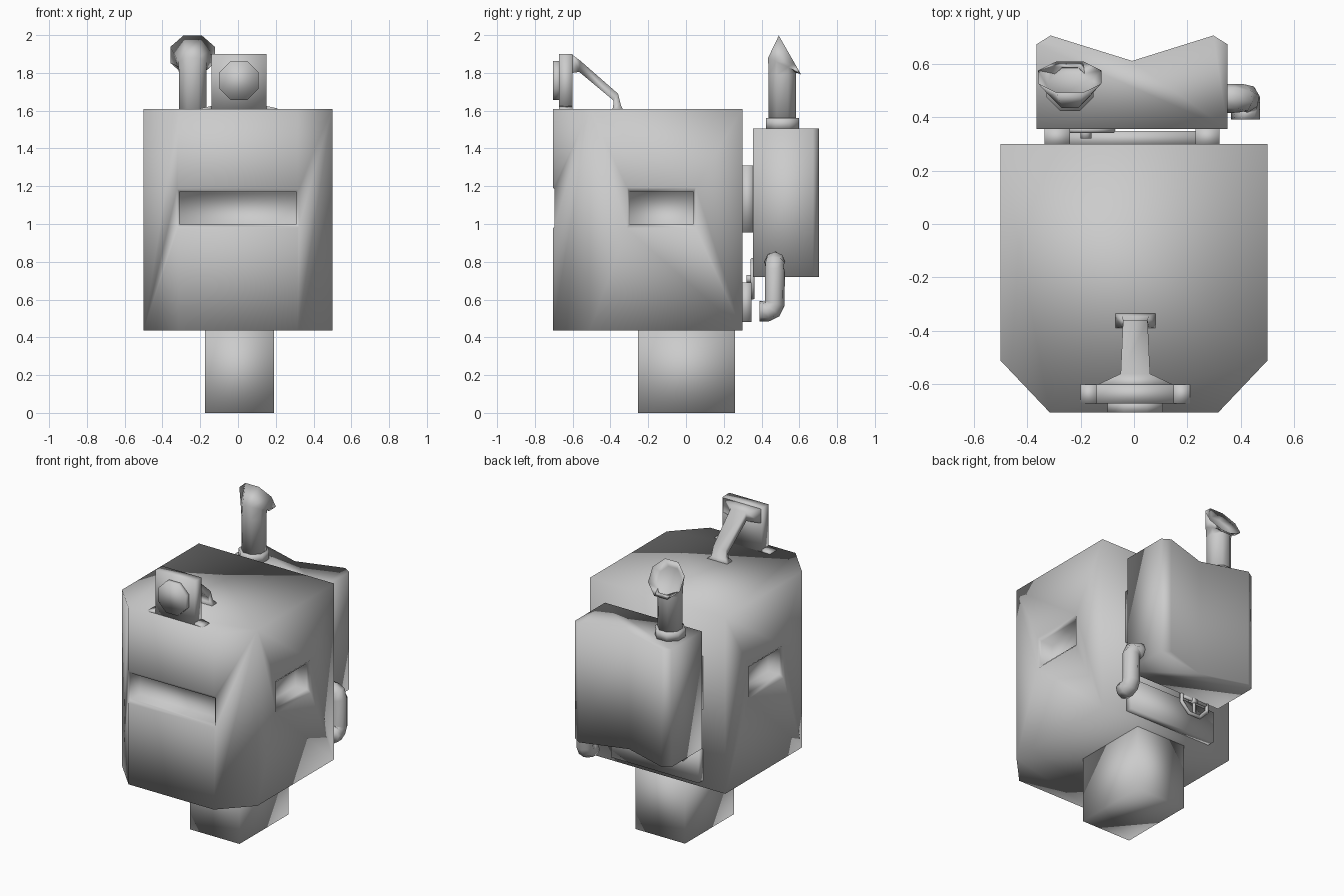
import bpy, bmesh, math
from mathutils import Vector

if "Cube" in bpy.data.objects:
    bpy.data.objects.remove(bpy.data.objects["Cube"])


def finish(name, bm, hide=False):
    bmesh.ops.recalc_face_normals(bm, faces=bm.faces)
    for f in bm.faces:
        f.smooth = True
    me = bpy.data.meshes.new(name)
    bm.to_mesh(me)
    bm.free()
    ob = bpy.data.objects.new(name, me)
    bpy.context.collection.objects.link(ob)
    ob.hide_render = hide
    return ob


def loft(name, rings, closed=False, hide=False):
    """Skin a list of equally long point rings, capping the ends."""
    bm = bmesh.new()
    vs = [[bm.verts.new(p) for p in r] for r in rings]
    n = len(vs[0])
    pairs = list(zip(vs, vs[1:])) + ([(vs[-1], vs[0])] if closed else [])
    for a, b in pairs:
        for i in range(n):
            j = (i + 1) % n
            bm.faces.new((a[i], a[j], b[j], b[i]))
    if not closed:
        bm.faces.new(vs[0])
        bm.faces.new(vs[-1])
    return finish(name, bm, hide)


def prism(name, outline, z0, z1):
    return loft(name, [[(x, y, z) for x, y in outline] for z in (z0, z1)])


def box(name, x0, x1, y0, y1, z0, z1):
    return prism(name, [(x0, y0), (x1, y0), (x1, y1), (x0, y1)], z0, z1)


def ring(c, axis, r, n=8, ref=(1, 0, 0), turn=0.5):
    a = Vector(axis).normalized()
    u = Vector(ref)
    u = (u - a * u.dot(a)).normalized()
    v = a.cross(u)
    return [Vector(c) + r * (u * math.cos(t) + v * math.sin(t))
            for t in (2 * math.pi * (i + turn) / n for i in range(n))]


def tube(name, pts, r, n=8, ref=(1, 0, 0)):
    p = [Vector(q) for q in pts]
    rings = []
    for i, q in enumerate(p):
        d0 = (q - p[max(i - 1, 0)]).normalized()
        d1 = (p[min(i + 1, len(p) - 1)] - q).normalized()
        rings.append(ring(q, d0 + d1, r, n, ref))
    return loft(name, rings)


# Body with chamfered front corners
body = prism("body", [(-.5, .3), (-.5, -.51), (-.315, -.705), (.315, -.705),
                      (.5, -.51), (.5, .3)], .435, 1.61)

# Recessed window slots: (outward position, half-width, z low, z high)
STAGES = ((.05, .38, .915, 1.255), (-.02, .31, 1.0, 1.17), (-.10, .30, 1.0, 1.165))


def slot(name, place, scale):
    rings = []
    for d, w, z0, z1 in STAGES:
        h = w * scale
        rings.append([place(d, s, z) for s, z in ((-h, z0), (h, z0), (h, z1), (-h, z1))])
    cutter = loft(name, rings, hide=True)
    cutter.hide_viewport = True
    m = body.modifiers.new(name, 'BOOLEAN')
    m.operation = 'DIFFERENCE'
    m.solver = 'EXACT'
    m.object = cutter


slot("front_slot_cutter", lambda d, s, z: (s, -.705 - d, z), 1)
for side, label in ((1, "right"), (-1, "left")):
    slot(label + "_slot_cutter",
         lambda d, s, z, k=side: (k * (.5 + d), -.13 + s, z), .55)

# Foot
box("foot", -.175, .19, -.255, .26, 0, .45)

# Tank on the back with a V-shaped rear, struts and lower plate
prism("back_tank", [(-.365, .355), (.35, .355), (.35, .672), (.297, .705),
                    (-.007, .61), (-.312, .705), (-.365, .672)], .72, 1.505)
for label, x0, x1 in (("left", -.335, -.24), ("right", .23, .32)):
    box(label + "_tank_strut", x0, x1, .29, .36, .955, 1.31)
box("lower_back_plate", -.335, .31, .29, .347, .48, .69)

# Valve wheel under the tank
wc = Vector((-.18, .352, .71))
wheel = []
for i in range(8):
    t = 2 * math.pi * (i + .5) / 8
    out = Vector((math.cos(t), 0, math.sin(t)))
    wheel.append(ring(wc + out * .107, (-out.z, 0, out.x), .013, 6, (0, 1, 0)))
loft("valve_wheel", wheel, closed=True)
tube("valve_spoke_upright", [wc - Vector((0, 0, .1)), wc + Vector((0, 0, .1))], .011, 6)
tube("valve_spoke_cross", [wc - Vector((.1, 0, 0)), wc + Vector((.1, 0, 0))], .011, 6, (0, 1, 0))
tube("valve_stem", [(-.18, .32, .71), (-.18, .362, .71)], .022)

# Chimney: collar, pipe and flared tilted mouth
cx, cy = -.24, .51
tube("chimney_collar", [(cx, cy, 1.5), (cx, cy, 1.56)], .095)
mouth, tilt = Vector((cx, .55, 1.895)), Vector((0, .21, .12)).normalized()
up = (0, 0, 1)
loft("chimney", [
    ring((cx, cy, 1.53), up, .078),
    ring((cx, cy, 1.79), up, .078),
    [p + Vector((0, 0, (cy - p.y) * .45)) for p in ring((cx, cy, 1.845), up, .082)],
    ring(mouth, tilt, .128),
    ring(mouth - tilt * .035, tilt, .085)])

# Side drain pipe
tube("drain_pipe", [(.32, .47, .8), (.375, .47, .8), (.405, .47, .788), (.417, .47, .755),
                    (.417, .47, .58), (.417, .457, .55), (.417, .43, .538),
                    (.417, .39, .538)], .054, 8, (.3, 1, -.5))

# Lamp: plate, disc, side feet and rear brace
box("lamp_plate", -.14, .15, -.672, -.6, 1.6, 1.9)
loft("lamp_disc", [ring((.005, y, 1.76), (0, 1, 0), r)
                   for y, r in ((-.705, .112), (-.66, .112))])
for label, x0, x1 in (("left", -.14, -.2), ("right", .15, .21)):
    loft(label + "_lamp_foot", [
        [(x0, -.672, 1.6), (x0, -.6, 1.6), (x0, -.6, 1.625), (x0, -.672, 1.625)],
        [(x1, -.672, 1.6), (x1, -.6, 1.6), (x1, -.6, 1.612), (x1, -.672, 1.612)]])
BRACE = ((.14, -.6, 1.895, -.6, 1.80), (.055, -.56, 1.865, -.565, 1.805),
         (.046, -.36, 1.69, -.385, 1.655), (.05, -.345, 1.63, -.385, 1.63),
         (.087, -.33, 1.6, -.39, 1.6))
loft("lamp_brace", [[(.005 - w, y0, z0), (.005 + w, y0, z0), (.005 + w, y1, z1),
                     (.005 - w, y1, z1)] for w, y0, z0, y1, z1 in BRACE])
